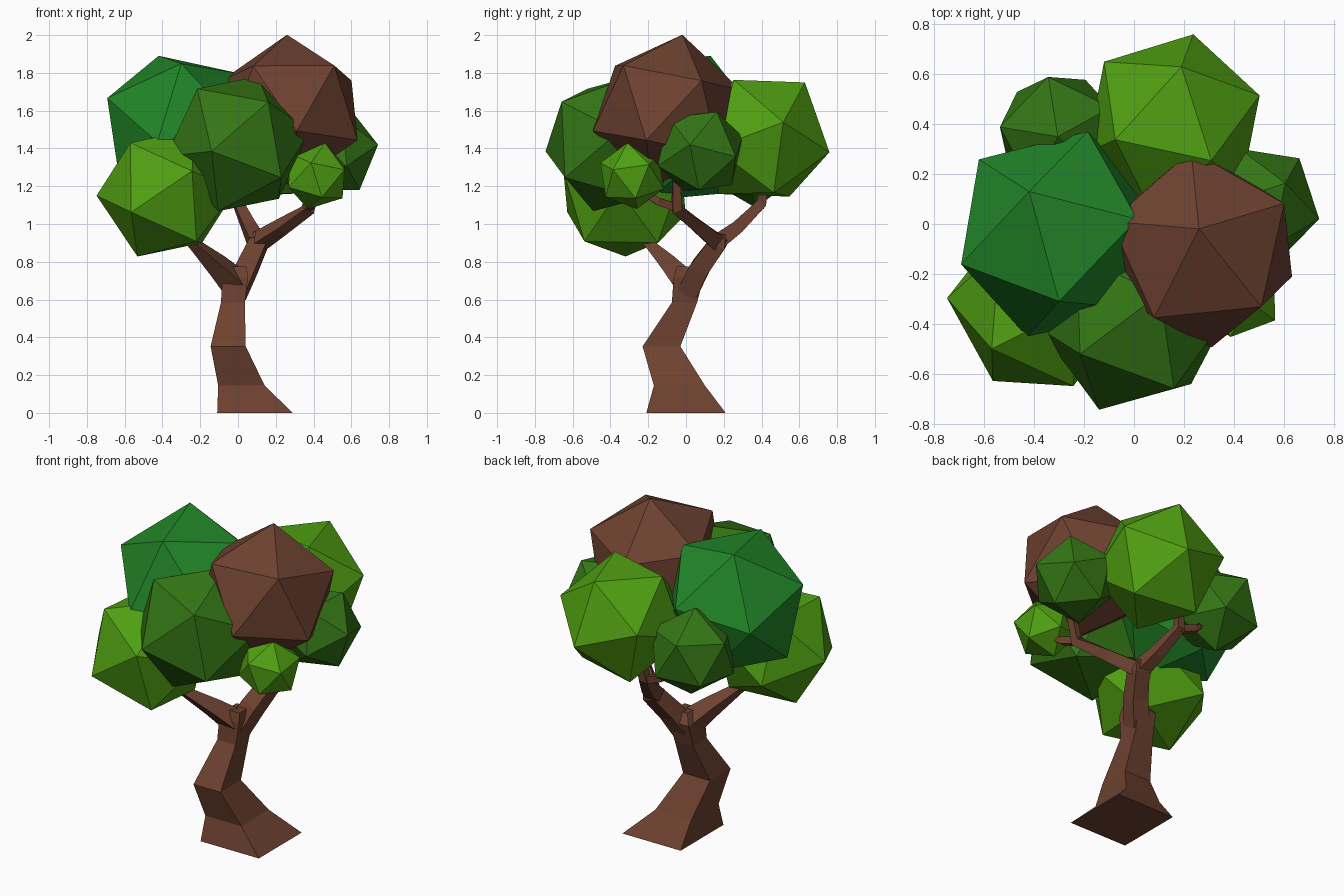
import bpy, bmesh
from mathutils import Vector, Matrix


def material(name, rgb):
    m = bpy.data.materials.new(name)
    m.diffuse_color = (*rgb, 1)
    return m


BROWN = material("bark", (0.155, 0.054, 0.030))
BRIGHT = material("bright_leaf", (0.080, 0.350, 0.006))
MID = material("mid_leaf", (0.034, 0.178, 0.007))
DEEP = material("deep_leaf", (0.015, 0.235, 0.021))


def finish(bm, name, mat):
    bmesh.ops.recalc_face_normals(bm, faces=bm.faces[:])
    me = bpy.data.meshes.new(name)
    bm.to_mesh(me)
    bm.free()
    me.materials.append(mat)
    bpy.context.collection.objects.link(bpy.data.objects.new(name, me))


def clump(name, mat, centre, radius, apex, neighbour):
    """Icosahedron turned so one corner points at apex and the next at neighbour."""
    c = Vector(centre)
    z = (Vector(apex) - c).normalized()
    x = Vector(neighbour) - c
    x = (x - z * x.dot(z)).normalized()
    rot = Matrix((x, z.cross(x), z)).transposed().to_4x4()
    bm = bmesh.new()
    bmesh.ops.create_icosphere(bm, subdivisions=1, radius=radius,
                               matrix=Matrix.Translation(c) @ rot)
    finish(bm, name, mat)


def limb(name, rings, flat=False):
    """Four-sided tube through rings of (x, y, z, half width, half depth)."""
    bm = bmesh.new()
    pts = [Vector(r[:3]) for r in rings]
    loops = []
    for i, r in enumerate(rings):
        t = (pts[min(i + 1, len(pts) - 1)] - pts[max(i - 1, 0)]).normalized()
        if flat:
            t = Vector((0, 0, 1))
        ref = Vector((1, 0, 0)) if abs(t.x) < 0.8 else Vector((0, 1, 0))
        u = (ref - t * ref.dot(t)).normalized()
        v = t.cross(u)
        hx, hy = r[3], r[-1]
        loops.append([bm.verts.new(pts[i] + u * hx * a + v * hy * b)
                      for a, b in ((-1, -1), (1, -1), (1, 1), (-1, 1))])
    for lo, hi in zip(loops, loops[1:]):
        for k in range(4):
            n = (k + 1) % 4
            bm.faces.new((lo[k], lo[n], hi[n], hi[k]))
    bm.faces.new(loops[0][::-1])
    bm.faces.new(loops[-1])
    finish(bm, name, BROWN)


# Trunk with flared foot
limb("trunk", [(0.09, 0, 0, 0.20, 0.21), (0.018, -0.035, 0.145, 0.123, 0.135),
               (-0.052, -0.13, 0.352, 0.093, 0.10), (-0.027, -0.008, 0.585, 0.063, 0.067),
               (-0.015, 0.015, 0.72, 0.068, 0.08), (0.0, 0.0, 0.775, 0.045, 0.05)], flat=True)

# Branches
limb("left_branch", [(-0.02, 0.0, 0.69, 0.06), (-0.11, -0.08, 0.78, 0.045),
                     (-0.23, -0.19, 0.89, 0.024), (-0.30, -0.25, 0.96, 0.018)])
limb("main_branch", [(-0.01, 0.01, 0.64, 0.055), (0.05, 0.075, 0.77, 0.052),
                     (0.11, 0.17, 0.90, 0.046), (0.12, 0.18, 0.95, 0.03)])
limb("right_branch", [(0.10, 0.17, 0.90, 0.042), (0.24, 0.06, 0.99, 0.033),
                      (0.38, -0.05, 1.08, 0.026), (0.42, -0.05, 1.24, 0.02)])
limb("right_twig", [(0.36, -0.03, 1.08, 0.022), (0.40, -0.15, 1.12, 0.02),
                    (0.41, -0.24, 1.18, 0.014)])
limb("back_branch", [(0.10, 0.16, 0.90, 0.042), (0.06, 0.27, 0.98, 0.034),
                     (0.0, 0.40, 1.11, 0.026), (0.03, 0.42, 1.26, 0.02)])
limb("back_twig", [(0.01, 0.39, 1.10, 0.022), (-0.12, 0.40, 1.15, 0.02),
                   (-0.22, 0.38, 1.24, 0.014)])

# Foliage clumps: centre, radius, one corner and a neighbouring corner
clump("foliage_top_brown", BROWN, (0.27, -0.10, 1.60), 0.41, (0.26, -0.02, 2.0), (0.60, 0.08, 1.75))
clump("foliage_top_left", DEEP, (-0.306, -0.041, 1.507), 0.435, (-0.42, 0.13, 1.89), (-0.30, -0.31, 1.85))
clump("foliage_back", BRIGHT, (0.156, 0.401, 1.454), 0.375, (0.19, 0.63, 1.75), (0.31, 0.25, 1.76))
clump("foliage_front", MID, (0.0, -0.385, 1.425), 0.387, (-0.14, -0.745, 1.385), (0.15, -0.67, 1.64))
clump("foliage_left", BRIGHT, (-0.38, -0.325, 1.165), 0.37, (-0.57, -0.50, 1.43), (-0.75, -0.30, 1.155))
clump("foliage_back_left", MID, (-0.30, 0.36, 1.35), 0.265, (-0.305, 0.35, 1.615), (-0.345, 0.597, 1.47))
clump("foliage_right", MID, (0.50, 0.075, 1.385), 0.25, (0.743, 0.02, 1.42), (0.61, 0.16, 1.59))
clump("foliage_front_right", BRIGHT, (0.415, -0.285, 1.255), 0.183, (0.46, -0.31, 1.43), (0.385, -0.455, 1.32))
